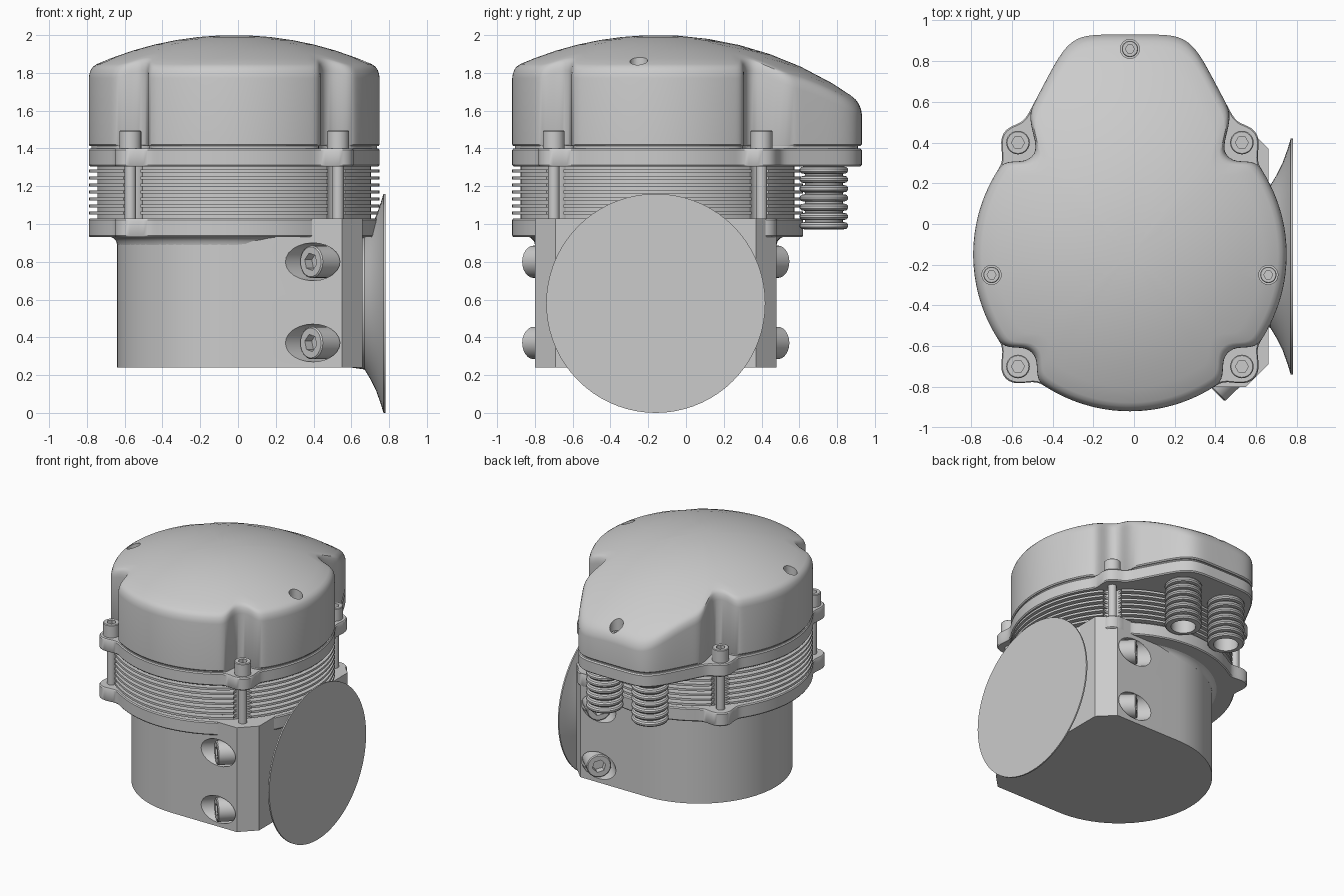
import bpy, bmesh, math
from math import sin, cos, pi, radians
from mathutils import Vector

if "Cube" in bpy.data.objects:
    bpy.data.objects.remove(bpy.data.objects["Cube"])

metal = bpy.data.materials.new("cast_grey")
metal.use_nodes = True
GREY = (0.6, 0.6, 0.6, 1)
metal.diffuse_color = GREY
metal.node_tree.nodes["Principled BSDF"].inputs["Base Color"].default_value = GREY

CX, CY = -0.02, -0.15          # cylinder axis
RIM, BOLT = 0.77, 0.55         # rim radius, stud offset from the axis
STUDS = [(sx * BOLT, sy * BOLT) for sx in (-1, 1) for sy in (-1, 1)]


# ---- helpers
def loft(name, rings, loc=(0, 0, 0), axis=(0, 0, 1)):
    """Skin a stack of equal-length rings and cap both ends."""
    bm = bmesh.new()
    loops = [[bm.verts.new(p) for p in ring] for ring in rings]
    n = len(loops[0])
    for a, b in zip(loops, loops[1:]):
        for i in range(n):
            bm.faces.new((a[i], a[(i + 1) % n], b[(i + 1) % n], b[i]))
    bm.faces.new(loops[0])
    bm.faces.new(loops[-1])
    bmesh.ops.recalc_face_normals(bm, faces=bm.faces)
    mesh = bpy.data.meshes.new(name)
    bm.to_mesh(mesh)
    bm.free()
    mesh.materials.append(metal)
    obj = bpy.data.objects.new(name, mesh)
    bpy.context.collection.objects.link(obj)
    obj.location = loc
    obj.rotation_euler = Vector((0, 0, 1)).rotation_difference(Vector(axis)).to_euler()
    return obj


def circle(r, z, n=24):
    return [(r * cos(2 * pi * i / n), r * sin(2 * pi * i / n), z) for i in range(n)]


def hexagon(r, z, n=24):
    pts = []
    for i in range(n):
        t = 2 * pi * i / n
        k = r * cos(pi / 6) / cos(t % (pi / 3) - pi / 6)
        pts.append((k * cos(t), k * sin(t), z))
    return pts


def lathe(name, profile, n=24, **kw):
    return loft(name, [circle(r, z, n) for r, z in profile], **kw)


def socket_screw(name, r, length, loc, axis=(0, 0, 1)):
    """Cap screw whose top face centre is at loc."""
    return loft(name, [circle(r, -length), circle(r, -0.08 * r), circle(0.92 * r, 0),
                       hexagon(0.55 * r, 0), hexagon(0.55 * r, -0.6 * r)], loc, axis)


def cut(obj, cutters):
    bpy.context.view_layer.objects.active = obj
    for c in cutters:
        c.hide_render = True
        mod = obj.modifiers.new("cut", 'BOOLEAN')
        mod.operation, mod.object, mod.solver = 'DIFFERENCE', c, 'EXACT'
        bpy.ops.object.modifier_apply(modifier=mod.name)
    for c in cutters:
        bpy.data.objects.remove(c)


def hit(t, cx, cy, r, side):
    """Distance along the ray at angle t to a circle, or None."""
    along = cx * cos(t) + cy * sin(t)
    off = cx * sin(t) - cy * cos(t)
    if along < 0 or abs(off) > r:
        return None
    return along + side * math.sqrt(r * r - off * off)


def outline(extended, ears=0, notches=0, n=288, blend=6):
    """Rim seen from above: circle, tapered rear extension, blended stud ears or notches."""
    radii = []
    for i in range(n):
        t = 2 * pi * i / n
        r = RIM
        lean = radians(27.8)
        if extended and lean < t < pi - lean:
            side = 0.763 / cos(min(t, pi - t) - lean)
            back = 1.08 / sin(t)
            r = max(r, (side ** -24 + back ** -24) ** (-1 / 24))
        for x, y in STUDS:
            if ears:
                r = max(r, hit(t, x, y, ears, 1) or 0)
            if notches:
                r = min(r, hit(t, x, y, notches, -1) or r)
        radii.append(r)
    for _ in range(blend):
        radii = [(radii[i - 1] + 2 * radii[i] + radii[(i + 1) % n]) / 4 for i in range(n)]
    return [(r * cos(2 * pi * i / n), r * sin(2 * pi * i / n)) for i, r in enumerate(radii)]


def plate(name, shape, z0, z1, bevel=0.008):
    def ring(s, z):
        return [(x * s, y * s, z) for x, y in shape]
    return loft(name, [ring(1 - bevel, z0), ring(1, z0 + bevel),
                       ring(1, z1 - bevel), ring(1 - bevel, z1)], (CX, CY, 0))


def dome(x, y):
    return 0.2 + math.sqrt(1.8 ** 2 - x * x - y * y)


# ---- lower housing: half round with a chamfered flat side
arc = [(0.64 * cos(a), -0.16 + 0.64 * sin(a)) for a in
       [pi / 2 + pi * i / 40 for i in range(41)]]
flat = [(0.55, -0.80), (0.66, -0.69), (0.66, 0.37), (0.55, 0.48)]
housing = loft("lower_housing", [[(x, y, z) for x, y in arc + flat] for z in (0.24, 1.03)])

# ---- angled clamp screws set in drilled pockets, mirrored front to back
pockets = []
for side in (-1, 1):
    for z in (0.37, 0.80):
        place = dict(loc=(0.385, -0.16 + side * 0.65, z), axis=(-0.72, side * 0.69, 0))
        pockets.append(lathe("pocket", [(0.1, -0.16), (0.1, 0.3)], **place))
        socket_screw("clamp_screw", 0.086, 0.19, **place)
cut(housing, pockets)

# ---- fillet and base flange
lathe("flange_fillet", [(0.64, 0.89), (0.645, 0.91), (0.66, 0.925), (0.68, 0.935)], 96,
      loc=(0, -0.16, 0))
plate("base_flange", outline(False, ears=0.09), 0.93, 1.03)

# ---- finned barrel, relieved around the studs
CORE = 0.725
profile = [(CORE, 1.02)]
for i in range(7):
    z = 1.05 + i * 0.037
    profile += [(CORE, z), (RIM, z), (RIM, z + 0.016), (CORE, z + 0.016)]
profile.append((CORE, 1.32))
barrel = lathe("finned_barrel", profile, 120, loc=(CX, CY, 0))
cut(barrel, [lathe("relief", [(0.065, 0.9), (0.065, 1.4)], loc=(CX + x, CY + y, 0))
             for x, y in STUDS])

# ---- head plate, gasket
plate("head_plate", outline(True, ears=0.09), 1.305, 1.40)
shape = outline(True, notches=0.1)
plate("gasket", [(x * 0.982, y * 0.982) for x, y in shape], 1.39, 1.43, 0.001)

# ---- domed cover: straight wall, rounded rim, spherical top
rings = [[(x * 0.992, y * 0.992, 1.412) for x, y in shape],
         [(x, y, 1.42) for x, y in shape]]
for s, drop in ((1, 0.055), (0.996, 0.035), (0.986, 0.016), (0.97, 0.004), (0.945, 0),
                (0.85, 0), (0.7, 0), (0.55, 0), (0.4, 0), (0.25, 0), (0.1, 0)):
    rings.append([(x * s, y * s, dome(x * s, y * s) - drop) for x, y in shape])
cover = loft("domed_cover", rings, (CX, CY, 0))

# ---- recessed cover screws
holes = []
for x, y in ((0, 1.01), (-0.68, -0.10), (0.68, -0.10)):
    z = dome(x, y)
    holes.append(lathe("hole", [(0.047, z - 0.1), (0.047, z + 0.1)], loc=(CX + x, CY + y, 0)))
    socket_screw("cover_screw", 0.04, 0.06, (CX + x, CY + y, z - 0.06))
cut(cover, holes)

# ---- studs and their cap screws
for x, y in STUDS:
    lathe("stud", [(0.03, 1.0), (0.03, 1.35)], loc=(CX + x, CY + y, 0))
    socket_screw("head_screw", 0.058, 0.12, (CX + x, CY + y, 1.495))

# ---- ribbed hollow tubes under the rear extension
for side in (-1, 1):
    profile = [(0.1, 1.32)]
    for i in range(7):
        z = 1.285 - i * 0.049
        profile += [(0.1, z + 0.02), (0.12, z + 0.016), (0.128, z + 0.006),
                    (0.128, z - 0.006), (0.12, z - 0.016), (0.1, z - 0.02)]
    profile += [(0.085, 0.972), (0.085, 1.28)]
    lathe("ribbed_tube", profile, 36, loc=(CX + side * 0.19, 0.73, 0))

# ---- side port flaring out to a closed disc
lathe("side_flare", [(0.34, 0.6), (0.35, 0.67), (0.40, 0.70), (0.46, 0.73), (0.53, 0.755),
                     (0.58, 0.77), (0.58, 0.78)], 72, loc=(0, -0.16, 0.58), axis=(1, 0, 0))

# ---- smooth curved faces, keep hard edges
bpy.ops.object.select_all(action='DESELECT')
for obj in bpy.context.collection.objects:
    if obj.type == 'MESH' and metal.name in obj.data.materials:
        obj.select_set(True)
        bpy.context.view_layer.objects.active = obj
bpy.ops.object.shade_smooth_by_angle(angle=radians(32))
